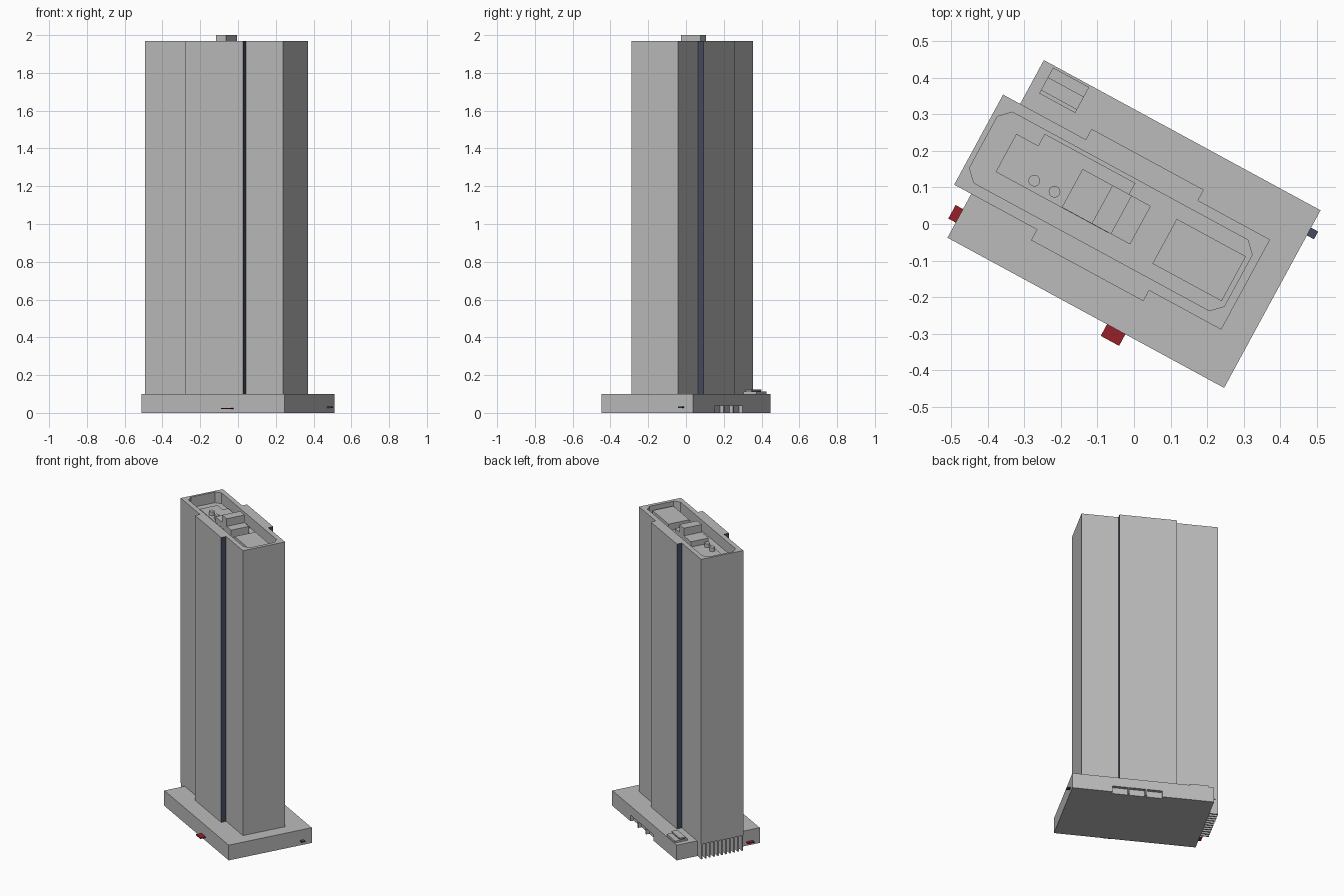
import bpy
import bmesh
from math import radians, pi, cos, sin

cube = bpy.data.objects.get("Cube")
if cube:
    bpy.data.objects.remove(cube)

TURN = radians(-28.5)          # the whole site is turned on plan
ROOF, DECK, FLOOR = 1.97, 0.10, 1.90


def material(name, rgb):
    mat = bpy.data.materials.new(name)
    mat.use_nodes = True
    mat.diffuse_color = (*rgb, 1)
    mat.node_tree.nodes["Principled BSDF"].inputs["Base Color"].default_value = (*rgb, 1)
    return mat


GREY = material("concrete_grey", (0.5, 0.5, 0.5))
NAVY = material("slate_navy", (0.06, 0.07, 0.12))
RED = material("canopy_red", (0.31, 0.014, 0.02))


def prism(name, outline, z0, z1, mat=GREY):
    """Extrude a plan outline between two heights."""
    bm = bmesh.new()
    base = bm.faces.new([bm.verts.new((x, y, z0)) for x, y in outline])
    top = bmesh.ops.extrude_face_region(bm, geom=[base])["geom"]
    bmesh.ops.translate(bm, vec=(0, 0, z1 - z0),
                        verts=[g for g in top if isinstance(g, bmesh.types.BMVert)])
    bmesh.ops.recalc_face_normals(bm, faces=bm.faces)
    mesh = bpy.data.meshes.new(name)
    bm.to_mesh(mesh)
    bm.free()
    mesh.materials.append(mat)
    obj = bpy.data.objects.new(name, mesh)
    bpy.context.collection.objects.link(obj)
    obj.rotation_euler.z = TURN
    return obj


def box(name, x0, x1, y0, y1, z0, z1, mat=GREY):
    return prism(name, [(x0, y0), (x1, y0), (x1, y1), (x0, y1)], z0, z1, mat)


def cut(obj, cutter):
    """Subtract the cutter, then discard it."""
    cutter.hide_render = True
    mod = obj.modifiers.new("cut", "BOOLEAN")
    mod.operation, mod.solver, mod.object = "DIFFERENCE", "EXACT", cutter
    bpy.context.view_layer.objects.active = obj
    bpy.ops.object.modifier_apply(modifier=mod.name)
    bpy.data.objects.remove(cutter)


# Podium with three shallow loading bays in the back face
podium = box("podium", -0.43, 0.43, -0.276, 0.276, 0, DECK)
for i in range(3):
    x = -0.117 + i * 0.104
    cut(podium, box("bay_cutter", x, x + 0.095, 0.255, 0.3, -0.02, 0.04))

# Tower shaft: a slab with a shallow projecting bay on each long side
L, R, W, B = -0.483, 0.347, 0.14, 0.173
BL, BR = -0.226, 0.123
front = [(L, -W), (BL, -W), (BL, -B), (BR, -B), (BR, -W), (R, -W)]
back = [(x, -y) for x, y in reversed(front)]
tower = prism("tower", front + back, DECK, ROOF)

# Roof well with chamfered corners
l, r, w, c = -0.468, 0.324, 0.11, 0.03
well = [(l, c - w), (l + c, -w), (r - c, -w), (r, c - w),
        (r, w - c), (r - c, w), (l + c, w), (l, w - c)]
cut(tower, prism("well_cutter", well, FLOOR, 2.1))

# The narrow returns of the projecting bays are dark glazing
tower.data.materials.append(NAVY)
for face in tower.data.polygons:
    if abs(face.normal.x) > 0.9 and abs(face.center.y) > W:
        face.material_index = 1

# Rooftop plant
prism("roof_platform", [(-0.4, -0.055), (-0.05, -0.055), (-0.05, 0.1),
                        (-0.332, 0.1), (-0.332, 0.063), (-0.4, 0.063)], FLOOR, 1.915)
box("plant_room", -0.195, -0.102, -0.054, 0.065, FLOOR, 1.95)
box("lift_overrun", -0.102, -0.042, -0.054, 0.065, FLOOR, 2.0)
box("stair_housing", -0.042, 0.017, -0.054, 0.065, FLOOR, 1.95)
box("cooling_unit", 0.096, 0.311, -0.071, 0.068, FLOOR, 1.945)
for i, x in enumerate((-0.296, -0.233)):
    ring = [(x + 0.016 * cos(a * pi / 8), -0.026 + 0.016 * sin(a * pi / 8)) for a in range(16)]
    prism(f"roof_tank_{i + 1}", ring, FLOOR, 1.94)

# Fins standing below the overhanging end of the tower
FINS = 11
for i in range(FINS):
    y = -0.134 + i * 0.268 / (FINS - 1)
    box(f"overhang_fin_{i + 1}", L, -0.43, y - 0.004, y + 0.004, 0, DECK)

# Stepped ventilation unit on the podium deck
box("vent_base", -0.398, -0.286, 0.19, 0.27, DECK, 0.112)
box("vent_gap", -0.393, -0.291, 0.203, 0.237, 0.112, 0.119, NAVY)
box("vent_cap", -0.398, -0.286, 0.2, 0.24, 0.119, 0.125)

# Entrance canopies
box("front_canopy", 0.066, 0.123, -0.312, -0.276, 0.02, 0.027, RED)
box("side_canopy", -0.453, -0.43, -0.229, -0.187, 0.02, 0.027, RED)
box("service_canopy", 0.43, 0.452, 0.198, 0.222, 0.026, 0.033, NAVY)
